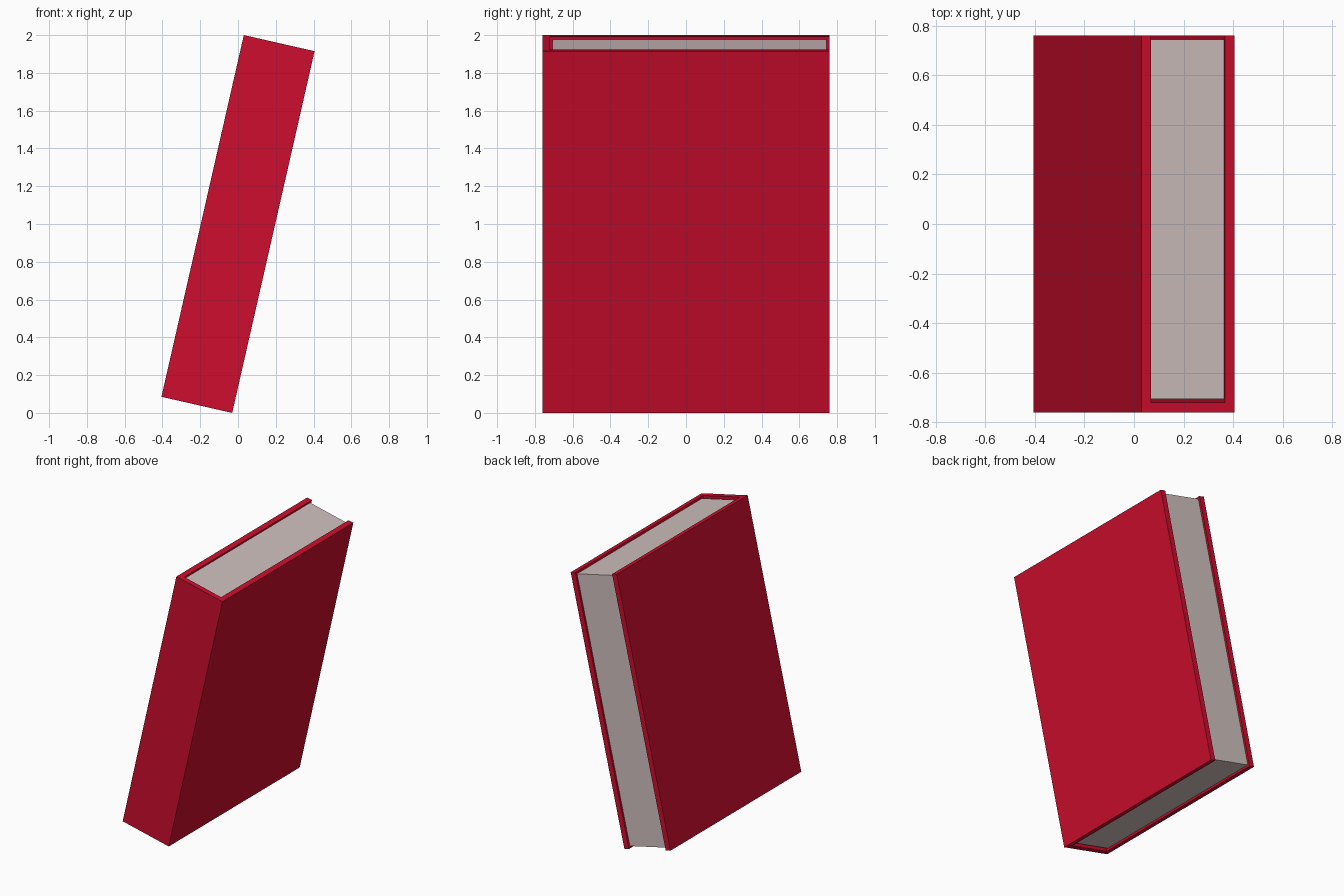
import bpy, math
from mathutils import Matrix

if "Cube" in bpy.data.objects:
    bpy.data.objects.remove(bpy.data.objects["Cube"])

W, D, H = 0.384, 1.52, 1.964     # closed book: thickness, depth, height
T, GAP = 0.039, 0.015            # cover board thickness, page recess
LEAN = Matrix.Translation((0, 0, 1)) @ Matrix.Rotation(math.radians(12.83), 4, 'Y')


def material(name, rgb):
    m = bpy.data.materials.new(name)
    m.diffuse_color = (*rgb, 1)
    m.use_nodes = True
    m.node_tree.nodes["Principled BSDF"].inputs["Base Color"].default_value = m.diffuse_color
    return m


def prism(name, outline, height, mat):
    """Extrude an XY outline (counter-clockwise) along z, then lean it."""
    n, h = len(outline), height / 2
    verts = [(x, y, z) for z in (-h, h) for x, y in outline]
    faces = [tuple(reversed(range(n))), tuple(range(n, 2 * n))]
    faces += [(i, (i + 1) % n, (i + 1) % n + n, i + n) for i in range(n)]
    mesh = bpy.data.meshes.new(name)
    mesh.from_pydata(verts, [], faces)
    mesh.transform(LEAN)
    mesh.materials.append(mat)
    obj = bpy.data.objects.new(name, mesh)
    bpy.context.collection.objects.link(obj)
    return obj


red = material("cover red", (0.61, 0.004, 0.026))
paper = material("paper grey", (0.63, 0.527, 0.515))

# Cover: U-shaped section, spine at the front, open at the back
w, d, i = W / 2, D / 2, W / 2 - T
prism("cover", [(-w, -d), (w, -d), (w, d), (i, d), (i, -d + T),
                (-i, -d + T), (-i, d), (-w, d)], H, red)

# Page block: recessed at top, bottom, fore edge and behind the spine
y0, y1 = -d + T + GAP, d - GAP
prism("pages", [(-i, y0), (i, y0), (i, y1), (-i, y1)], H - 2 * GAP, paper)
